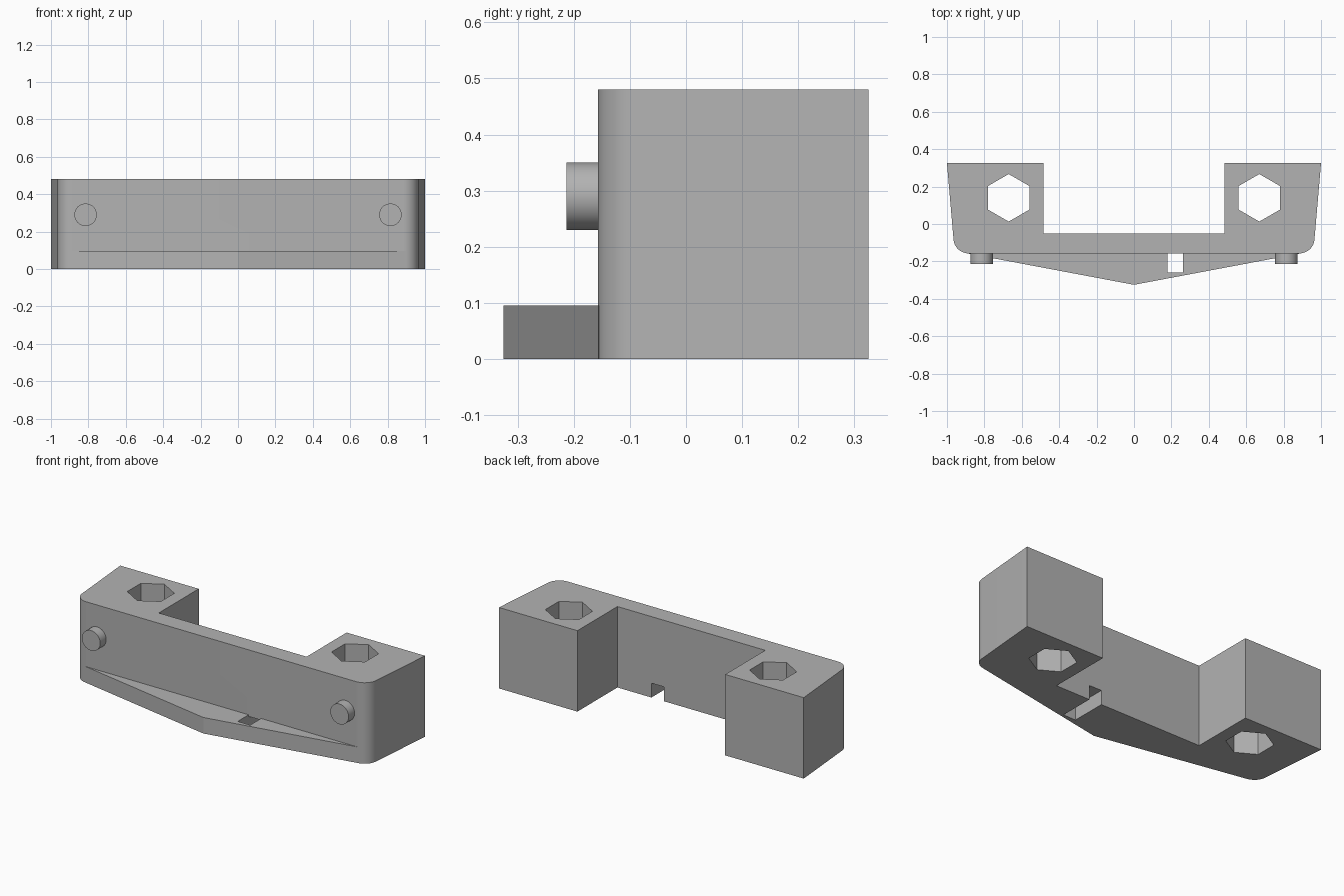
import bpy, bmesh, math

cube = bpy.data.objects.get("Cube")
if cube:
    bpy.data.objects.remove(cube)

HEIGHT = 0.48
FRONT = -0.157
LIP_TOP = 0.095

grey = bpy.data.materials.new("plain grey")
grey.use_nodes = True
grey.diffuse_color = (0.45, 0.45, 0.45, 1)
grey.node_tree.nodes["Principled BSDF"].inputs["Base Color"].default_value = grey.diffuse_color


def prism(name, outline, z0, z1):
    """Extrude an outline in the xy plane upwards."""
    bm = bmesh.new()
    face = bm.faces.new([bm.verts.new((x, y, z0)) for x, y in outline])
    top = bmesh.ops.extrude_face_region(bm, geom=[face])["geom"]
    bmesh.ops.translate(bm, vec=(0, 0, z1 - z0),
                        verts=[v for v in top if isinstance(v, bmesh.types.BMVert)])
    bmesh.ops.recalc_face_normals(bm, faces=bm.faces)
    mesh = bpy.data.meshes.new(name)
    bm.to_mesh(mesh)
    bm.free()
    obj = bpy.data.objects.new(name, mesh)
    bpy.context.collection.objects.link(obj)
    mesh.materials.append(grey)
    return obj


def rect(x0, x1, y0, y1):
    return [(x0, y0), (x1, y0), (x1, y1), (x0, y1)]


def activate(obj):
    bpy.ops.object.select_all(action='DESELECT')
    obj.select_set(True)
    bpy.context.view_layer.objects.active = obj


def combine(target, tool, operation):
    """Apply a boolean, then discard the tool."""
    activate(target)
    mod = target.modifiers.new(operation.lower(), 'BOOLEAN')
    mod.operation = operation
    mod.solver = 'EXACT'
    mod.object = tool
    bpy.ops.object.modifier_apply(modifier=mod.name)
    bpy.data.objects.remove(tool)


# U-shaped body with rounded front corners and slightly flared sides
RADIUS = 0.08
half = []
for i in range(13):
    a = math.radians(-90 + 85 * i / 12)
    half.append((0.885 + RADIUS * math.cos(a), FRONT + RADIUS + RADIUS * math.sin(a)))
half += [(1, 0.325), (0.485, 0.325), (0.485, -0.05)]
body = prism("bracket_body", half + [(-x, y) for x, y in reversed(half)], 0, HEIGHT)

# Shallow pointed lip along the bottom of the front
lip = prism("front_lip", [(-0.9, -0.1556), (0, -0.325), (0.9, -0.1556),
                          (0.85, -0.12), (-0.85, -0.12)], 0, LIP_TOP)
combine(body, lip, 'UNION')

# Hexagonal holes through both arms
for side in (-1, 1):
    hexagon = [(side * 0.67 + 0.127 * math.sin(math.radians(60 * k)),
                0.14 + 0.127 * math.cos(math.radians(60 * k))) for k in range(6)]
    combine(body, prism("hex_cutter", hexagon, -0.1, HEIGHT + 0.1), 'DIFFERENCE')

# Slot through the lip, continuing as a channel under the body
combine(body, prism("channel_cutter", rect(0.18, 0.262, -0.26, 0.05), -0.1, 0.085), 'DIFFERENCE')
combine(body, prism("slot_cutter", rect(0.18, 0.262, -0.26, FRONT), -0.1, 0.2), 'DIFFERENCE')
activate(body)
bpy.ops.object.shade_smooth_by_angle(angle=math.radians(9))

# Round pegs on the front
for side, label in ((-1, "right"), (1, "left")):
    bpy.ops.mesh.primitive_cylinder_add(vertices=48, radius=0.06, depth=0.076,
                                        location=(side * 0.815, -0.175, 0.29),
                                        rotation=(math.pi / 2, 0, 0))
    peg = bpy.context.object
    peg.name = label + "_peg"
    peg.data.materials.append(grey)
    bpy.ops.object.shade_smooth_by_angle(angle=math.radians(30))
